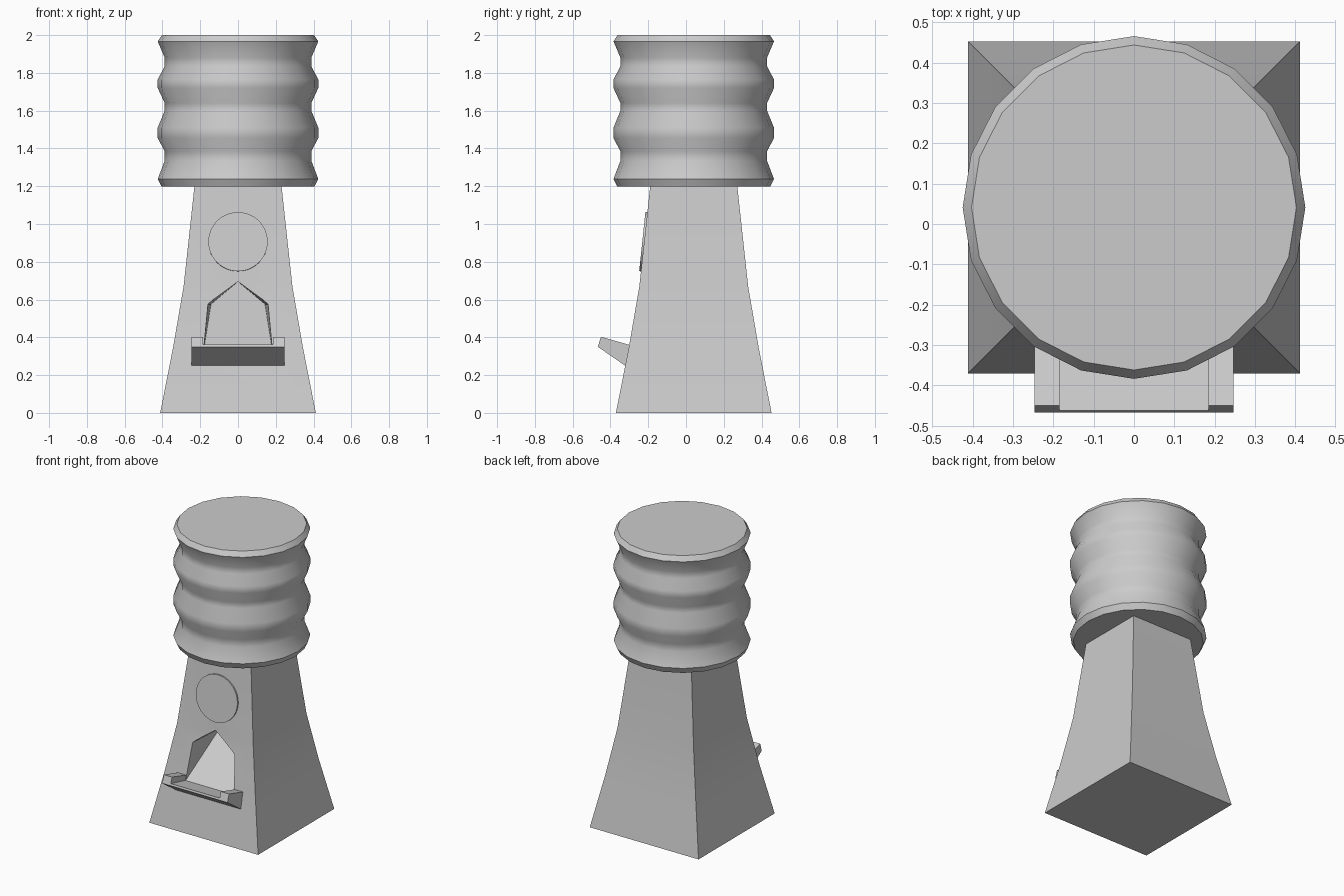
import bpy, bmesh
from math import pi, cos, sin, radians, sqrt
from mathutils import Matrix

if "Cube" in bpy.data.objects:
    bpy.data.objects.remove(bpy.data.objects["Cube"])

CY = 0.041  # centre of the tower in y


def finish(name, bm, smooth=None):
    bmesh.ops.recalc_face_normals(bm, faces=bm.faces)
    me = bpy.data.meshes.new(name)
    bm.to_mesh(me)
    bm.free()
    ob = bpy.data.objects.new(name, me)
    bpy.context.collection.objects.link(ob)
    if smooth:
        shade(ob, smooth)
    return ob


def select(ob):
    bpy.ops.object.select_all(action='DESELECT')
    ob.select_set(True)
    bpy.context.view_layer.objects.active = ob


def shade(ob, angle):
    select(ob)
    bpy.ops.object.shade_smooth_by_angle(angle=radians(angle))


def loft(name, sides, profile, turn=0.0, smooth=None):
    """Stack of regular polygons given as (z, radius)."""
    bm = bmesh.new()
    rings = [[bm.verts.new((r * cos(turn + 2 * pi * i / sides),
                            CY + r * sin(turn + 2 * pi * i / sides), z))
              for i in range(sides)] for z, r in profile]
    for a, b in zip(rings, rings[1:]):
        for i in range(sides):
            j = (i + 1) % sides
            bm.faces.new((a[i], a[j], b[j], b[i]))
    bm.faces.new(rings[0])
    bm.faces.new(rings[-1])
    return finish(name, bm, smooth)


def mirrored_hull(name, points):
    """Convex solid from points on the +x side, mirrored in x."""
    bm = bmesh.new()
    for p in {(s * x, y, z) for x, y, z in points for s in (1, -1)}:
        bm.verts.new(p)
    bmesh.ops.convex_hull(bm, input=bm.verts)
    bmesh.ops.dissolve_limit(bm, angle_limit=0.02, verts=bm.verts, edges=bm.edges)
    return finish(name, bm)


def cut(ob, cutter):
    cutter.hide_render = True
    mod = ob.modifiers.new("cut", 'BOOLEAN')
    mod.operation = 'DIFFERENCE'
    mod.solver = 'EXACT'
    mod.object = cutter
    select(ob)
    bpy.ops.object.modifier_apply(modifier=mod.name)
    bpy.data.objects.remove(cutter)


# Flared square pedestal
pedestal = loft("pedestal", 4, [(z, h * sqrt(2)) for z, h in
                ((0, .412), (.35, .343), (.67, .288), (1.205, .23))], pi / 4)

# Pointed chute opening with a floor sloping up into the pedestal
cut(pedestal, mirrored_hull("chute_cutter", [
    (0, -.36, .695), (.165, -.36, .575), (.19, -.36, .281),
    (0, .157, .695), (.143, .008, .575)]))
shade(pedestal, 20)

# Ribbed drum
loft("ribbed_drum", 20, [
    (1.198, .405), (1.238, .425), (1.335, .388), (1.385, .388),
    (1.455, .425), (1.51, .425), (1.60, .388), (1.64, .388),
    (1.72, .425), (1.765, .425), (1.835, .388), (1.88, .388),
    (1.967, .425), (2.0, .403)], smooth=40)

# Catch tray with a channel between its two side walls
tray = mirrored_hull("catch_tray", [
    (.247, y, z) for y, z in ((-.45, .403), (-.467, .35), (-.322, .25), (-.3, .36))])
cut(tray, mirrored_hull("channel_cutter", [
    (.185, y, z) for y, z in ((-.5, .372), (-.25, .312), (-.25, .5), (-.5, .5))]))

# Round plate on the front face, tilted with the wall
bm = bmesh.new()
bmesh.ops.create_cone(bm, cap_ends=True, segments=48, radius1=.157, radius2=.157, depth=.03)
bm.transform(Matrix.Translation((0, -.2165, .905)) @ Matrix.Rotation(radians(84), 4, 'X'))
finish("round_plate", bm, 30)
